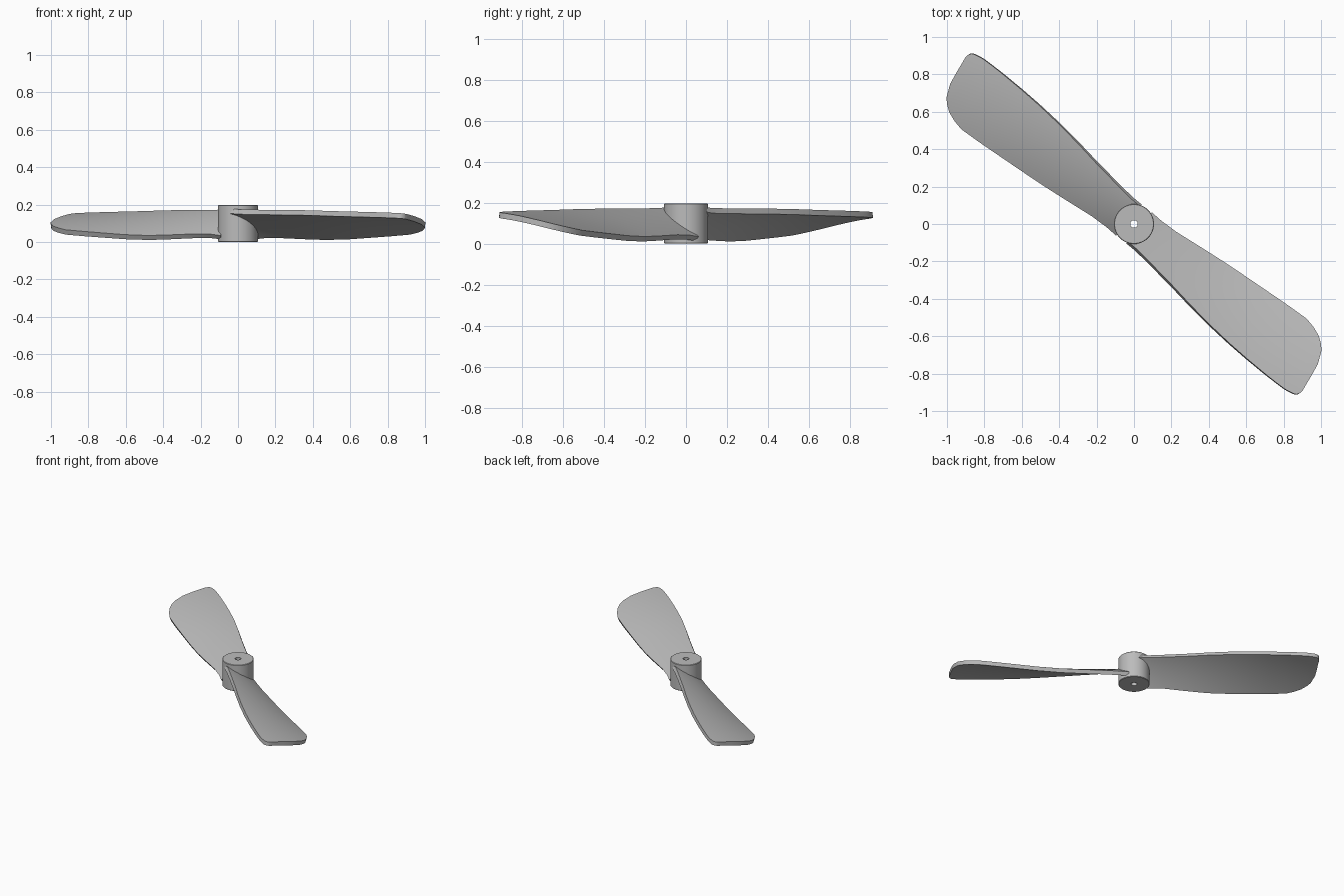
import bpy
import bmesh
import math
from mathutils import Matrix, Vector

default_cube = bpy.data.objects.get("Cube")
if default_cube:
    bpy.data.objects.remove(default_cube, do_unlink=True)

# One grey plastic material
grey = bpy.data.materials.new("grey_plastic")
grey.use_nodes = True
colour = (0.5, 0.5, 0.5, 1.0)
grey.diffuse_color = colour
grey.node_tree.nodes["Principled BSDF"].inputs["Base Color"].default_value = colour


def finish(name, bm):
    """Turn a bmesh into a named, coloured, smooth-shaded object."""
    bmesh.ops.recalc_face_normals(bm, faces=bm.faces)
    mesh = bpy.data.meshes.new(name)
    bm.to_mesh(mesh)
    bm.free()
    mesh.materials.append(grey)
    obj = bpy.data.objects.new(name, mesh)
    bpy.context.collection.objects.link(obj)
    bpy.ops.object.select_all(action="DESELECT")
    obj.select_set(True)
    bpy.context.view_layer.objects.active = obj
    bpy.ops.object.shade_smooth_by_angle(angle=math.radians(35))
    return obj


# Blade outline: distance from the axis, raised edge, lowered edge
STATIONS = [
    (0.035, -0.10, 0.10), (0.1, -0.10, 0.098), (0.2, -0.109, 0.104),
    (0.365, -0.126, 0.127), (0.5, -0.143, 0.145), (0.65, -0.158, 0.161),
    (0.8, -0.167, 0.176), (0.923, -0.17, 0.188), (1.035, -0.17, 0.196),
    (1.09, -0.169, 0.186), (1.142, -0.167, 0.168), (1.18, -0.165, 0.142),
    (1.205, -0.161, 0.116), (1.235, -0.154, 0.05), (1.248, -0.148, -0.02),
    (1.256, -0.139, -0.075), (1.262, -0.122, -0.108),
]
ALONG = Vector((0.77, -0.64, 0)).normalized()
ACROSS = Vector((-ALONG.y, ALONG.x, 0))
CHORD_STEPS = 12


def blade_height(s, u):
    """Twisted, slightly arched blade surface."""
    t = s / 1.26
    raised, lowered = -0.1 - 0.07 * min(1, 1.5 * t), 0.1 + 0.12 * t
    f = (u - raised) / (lowered - raised)
    high = 0.167 - 0.025 * t
    low = 0.021 + 0.045 * max(0, (t - 0.45) / 0.55)
    return high + (low - high) * f + 0.04 * f * (1 - f)


def make_blade(name, angle):
    bm = bmesh.new()
    rows = []
    for s, raised, lowered in STATIONS:
        row = []
        for i in range(CHORD_STEPS + 1):
            u = raised + (lowered - raised) * i / CHORD_STEPS
            point = ALONG * s + ACROSS * u
            point.z = blade_height(s, u)
            row.append(bm.verts.new(point))
        rows.append(row)
    for a, b in zip(rows, rows[1:]):
        for i in range(CHORD_STEPS):
            bm.faces.new((a[i], b[i], b[i + 1], a[i + 1]))
    bm.transform(Matrix.Rotation(angle, 4, "Z"))
    blade = finish(name, bm)
    shell = blade.modifiers.new("thickness", "SOLIDIFY")
    shell.thickness = 0.028
    shell.offset = 0
    # Thicken before the smoothing modifier, if there is one
    blade.modifiers.move(len(blade.modifiers) - 1, 0)
    for edge in blade.data.edges:
        edge.use_edge_sharp = False
    bpy.ops.object.modifier_apply(modifier=shell.name)
    bpy.ops.object.shade_smooth_by_angle(angle=math.radians(35))


make_blade("right_hand_blade", math.pi)
make_blade("left_hand_blade", 0)

# Hub: a bored cylinder with slightly eased rims, spun from its section
bm = bmesh.new()
R, BORE, H, EASE = 0.107, 0.02, 0.197, 0.003
section = [(BORE, 0), (R - EASE, 0), (R, EASE),
           (R, H - EASE), (R - EASE, H), (BORE, H)]
verts = [bm.verts.new((r, 0, z)) for r, z in section]
edges = [bm.edges.new((verts[i], verts[(i + 1) % len(verts)]))
         for i in range(len(verts))]
bmesh.ops.spin(bm, geom=verts + edges, cent=(0, 0, 0), axis=(0, 0, 1),
               angle=math.tau, steps=64)
bmesh.ops.remove_doubles(bm, verts=bm.verts, dist=0.0001)
finish("hub", bm)
